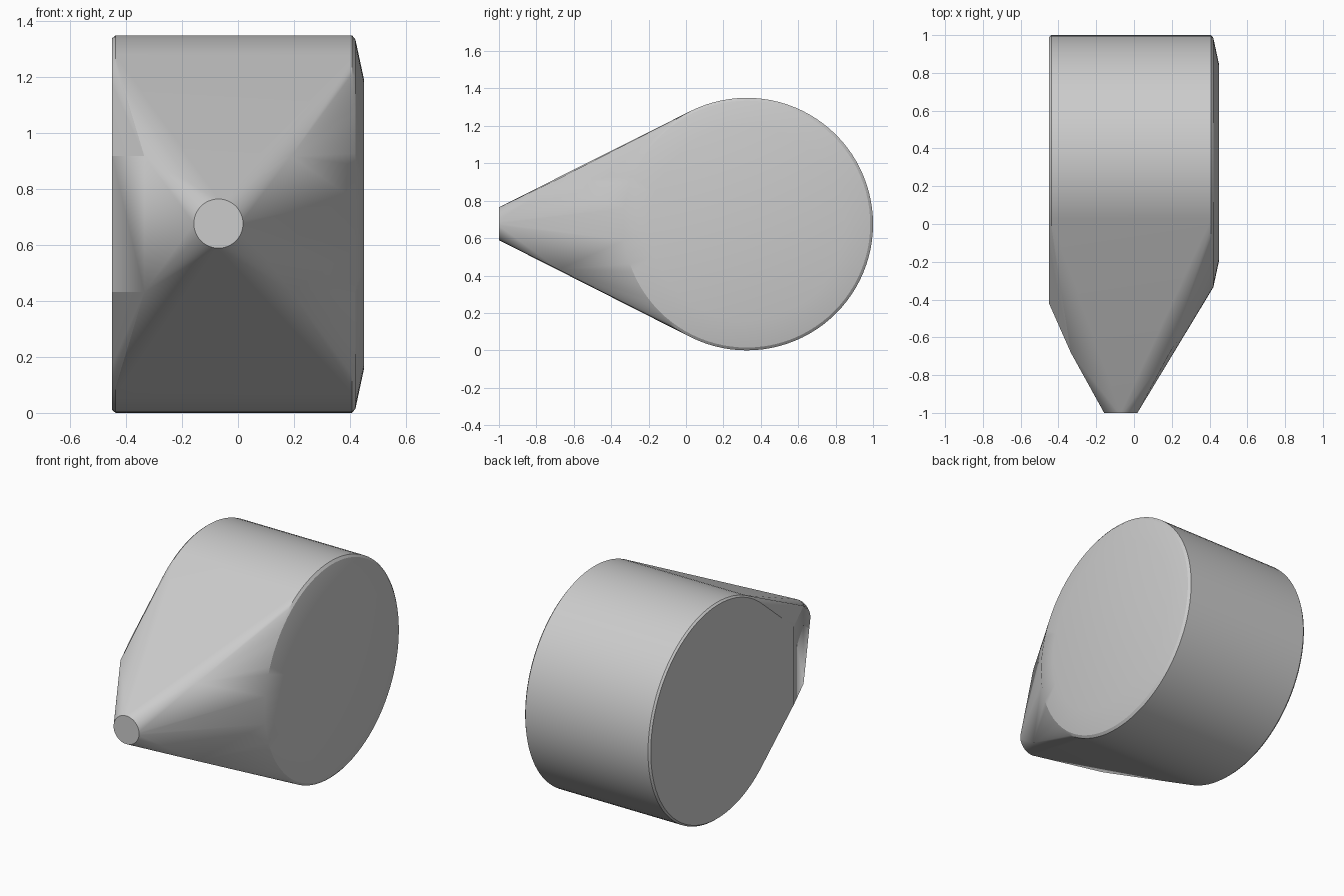
import bpy, bmesh
from math import sin, cos, pi, radians

cube = bpy.data.objects.get("Cube")
if cube:
    bpy.data.objects.remove(cube, do_unlink=True)

MID_Z = 0.675
DRUM_Y = 0.325

grey = bpy.data.materials.new("plain_grey")
grey.use_nodes = True
color = (0.6, 0.6, 0.6, 1)
grey.diffuse_color = color
grey.node_tree.nodes["Principled BSDF"].inputs["Base Color"].default_value = color

bm = bmesh.new()


def drum_ring(x, radius, count=96):
    """Ring of points around the sideways drum axis."""
    for i in range(count):
        a = 2 * pi * i / count
        bm.verts.new((x, DRUM_Y + radius * cos(a), MID_Z + radius * sin(a)))


# Drum with bevelled rims and a shallow raised cap on the left side
for x, radius in ((-0.45, 0.665), (-0.438, 0.675), (0.408, 0.675),
                  (0.42, 0.66), (0.45, 0.52)):
    drum_ring(x, radius)

# Round flat tip of the nose
for i in range(48):
    a = 2 * pi * i / 48
    bm.verts.new((-0.07 + 0.088 * cos(a), -1, MID_Z + 0.002 + 0.088 * sin(a)))

# Corners of the tapering nose
for x, y in ((-0.45, -0.42), (-0.335, -0.68), (0.19, -0.68)):
    for side in (-1, 1):
        bm.verts.new((x, y, MID_Z + side * 0.243))

# Stretch one skin over the drum, corners and tip
hull = bmesh.ops.convex_hull(bm, input=bm.verts[:])
loose = [v for v in bm.verts if not v.link_faces]
bmesh.ops.delete(bm, geom=loose, context='VERTS')
bmesh.ops.dissolve_limit(bm, angle_limit=radians(0.3),
                         verts=bm.verts[:], edges=bm.edges[:])
bmesh.ops.recalc_face_normals(bm, faces=bm.faces[:])

mesh = bpy.data.meshes.new("tapered_drum_body")
bm.to_mesh(mesh)
bm.free()
mesh.materials.append(grey)
body = bpy.data.objects.new("tapered_drum_body", mesh)
bpy.context.collection.objects.link(body)
bpy.context.view_layer.objects.active = body
body.select_set(True)
bpy.ops.object.shade_smooth_by_angle(angle=radians(20))
